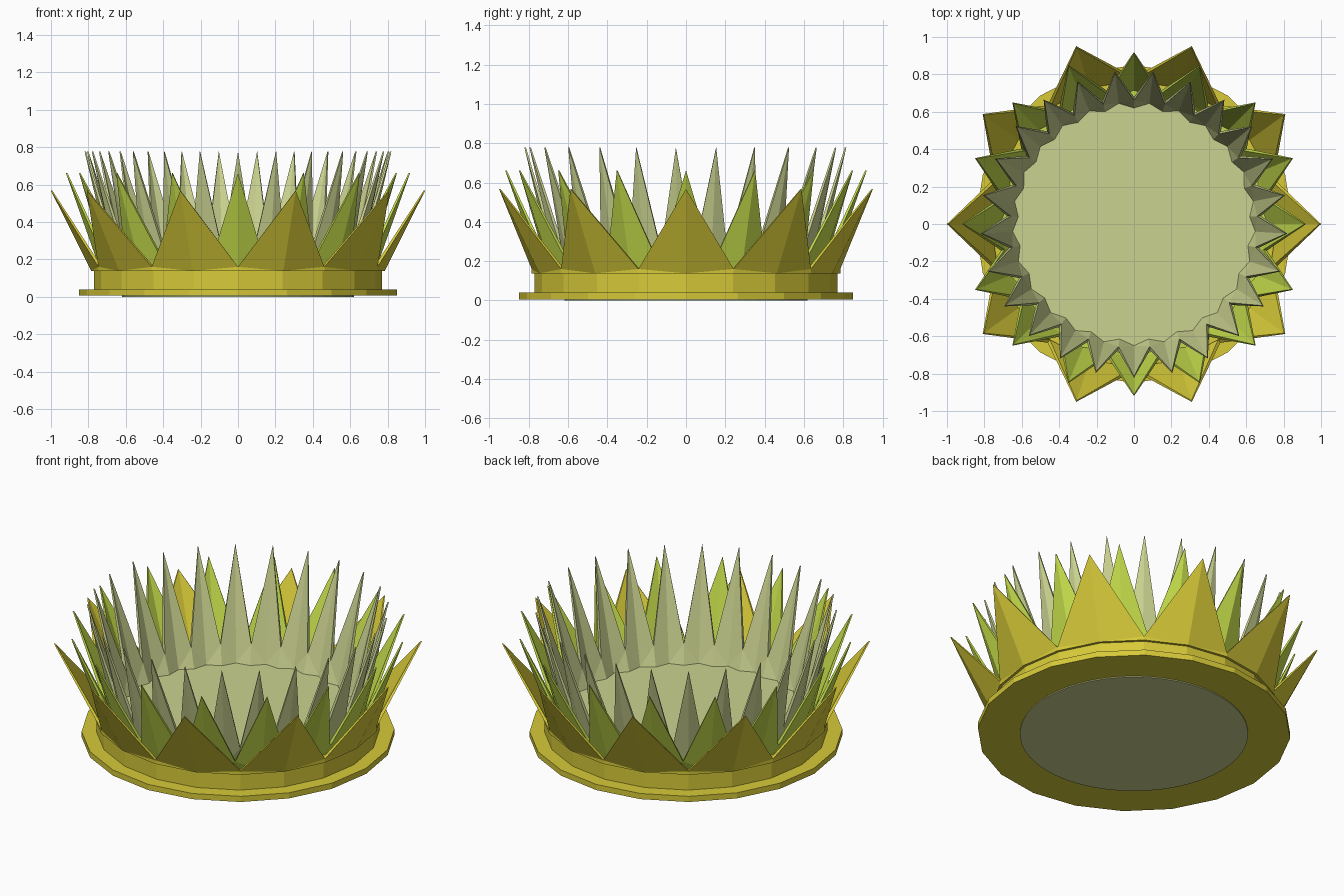
import bpy, bmesh, math

if "Cube" in bpy.data.objects:
    bpy.data.objects.remove(bpy.data.objects["Cube"])


def material(name, rgb):
    m = bpy.data.materials.new(name)
    m.diffuse_color = (*rgb, 1)
    m.use_nodes = True
    m.node_tree.nodes["Principled BSDF"].inputs["Base Color"].default_value = m.diffuse_color
    return m


gold = material("gold yellow", (0.68, 0.59, 0.04))
green = material("leaf green", (0.55, 0.71, 0.07))
pale = material("pale green", (0.60, 0.65, 0.28))


def finish(name, bm, mat):
    bmesh.ops.recalc_face_normals(bm, faces=bm.faces)
    me = bpy.data.meshes.new(name)
    bm.to_mesh(me)
    bm.free()
    me.materials.append(mat)
    bpy.context.collection.objects.link(bpy.data.objects.new(name, me))


def polar(bm, r, a, z):
    return bm.verts.new((r * math.cos(a), r * math.sin(a), z))


def lathe(name, sides, profile, mat):
    """Solid of stacked rings, capped at both ends."""
    bm = bmesh.new()
    rings = [[polar(bm, r, math.tau * i / sides, z) for i in range(sides)]
             for r, z in profile]
    for lo, hi in zip(rings, rings[1:]):
        for i in range(sides):
            j = (i + 1) % sides
            bm.faces.new((lo[i], lo[j], hi[j], hi[i]))
    bm.faces.new(rings[0])
    bm.faces.new(rings[-1])
    finish(name, bm, mat)


def petal_ring(name, n, start, z, crease_r, notch_r, notch, tip, thick, mat):
    """Folded pointed petals: even verts are petal creases, odd verts notches."""
    bm = bmesh.new()
    count = 2 * n

    def ring(even, odd):
        return [polar(bm, *(lambda p: (p[0], start + math.pi * i / n, p[1]))(odd if i % 2 else even))
                for i in range(count)]

    out_base = ring((crease_r, z), (notch_r, z))
    out_top = ring(tip, notch)
    in_top = ring((tip[0] - 0.008, tip[1]), (notch[0] - thick, notch[1]))
    in_base = ring((crease_r - thick, z), (notch_r - thick, z))
    for i in range(count):
        j = (i + 1) % count
        c, v = (j, i) if i % 2 else (i, j)
        for base, top in ((out_base, out_top), (in_base, in_top)):
            bm.faces.new((base[c], base[v], top[v]))
            bm.faces.new((base[c], top[v], top[c]))
        bm.faces.new((out_top[i], out_top[j], in_top[j], in_top[i]))
    # closed underside and inner floor
    bm.faces.new(in_base)
    for i in range(count):
        j = (i + 1) % count
        bm.faces.new((out_base[i], out_base[j], in_base[j], in_base[i]))
    finish(name, bm, mat)


# base flange and collar
lathe("base_collar", 20, [(0.85, 0.006), (0.85, 0.04), (0.77, 0.04), (0.77, 0.138)][:4], gold)
# pale core, showing as the disc underneath
lathe("inner_core", 50, [(0.62, 0.0), (0.62, 0.13)], pale)
# three rows of petals, outer to inner
petal_ring("outer_petals", 10, 0, 0.138, 0.785, 0.785, (0.785, 0.16), (1.0, 0.567), 0.02, gold)
petal_ring("middle_petals", 16, 0, 0.139, 0.735, 0.70, (0.725, 0.19), (0.92, 0.662), 0.02, green)
petal_ring("inner_petals", 25, -math.pi / 2, 0.14, 0.67, 0.64, (0.68, 0.25), (0.822, 0.777), 0.02, pale)
